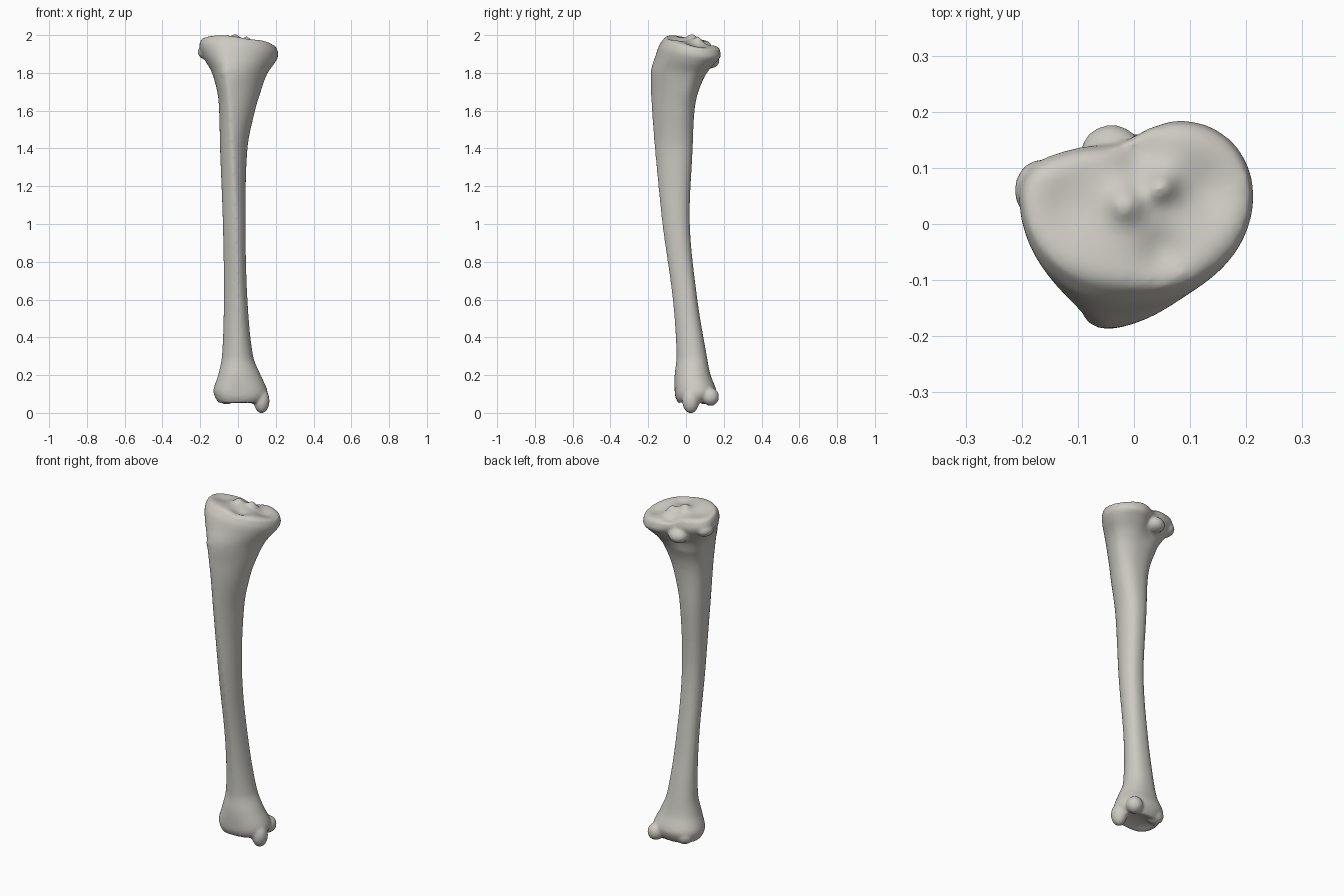
import bpy, bmesh
from math import cos, sin, pi, exp
from mathutils import Matrix, Vector

cube = bpy.data.objects.get("Cube")
if cube:
    bpy.data.objects.remove(cube, do_unlink=True)

bone = bpy.data.materials.new("pale_bone")
bone.use_nodes = True
colour = (0.61, 0.59, 0.54, 1)
bone.diffuse_color = colour
bone.node_tree.nodes["Principled BSDF"].inputs["Base Color"].default_value = colour

# height, right, left, front, back, front crest x, widest y, crest sharpness
SECTIONS = [
    (.05, -.10, .12, -.04, .13, -.02, .04, .7),
    (.08, -.12, .15, -.055, .15, -.02, .05, .7),
    (.12, -.13, .155, -.06, .16, -.02, .05, .75),
    (.20, -.105, .12, -.06, .13, -.01, .04, .9),
    (.30, -.085, .08, -.05, .11, 0, .04, 1),
    (.60, -.075, .05, -.07, .06, 0, .01, 1.2),
    (1.0, -.08, .04, -.125, .02, -.01, -.04, 1.3),
    (1.4, -.095, .05, -.165, .035, -.03, -.04, 1.3),
    (1.6, -.10, .09, -.18, .045, -.04, -.03, 1.2),
    (1.7, -.11, .12, -.185, .065, -.05, -.01, 1.2),
    (1.8, -.14, .155, -.185, .11, -.05, .02, 1.1),
    (1.87, -.185, .195, -.16, .155, -.04, .04, .95),
    (1.92, -.205, .213, -.14, .185, -.02, .05, .9),
    (1.96, -.195, .205, -.115, .18, 0, .05, .85),
]
SIDES, STEPS = 64, 8


def bump(x, y, cx, cy, w):
    return exp(-((x - cx) ** 2 + (y - cy) ** 2) / w ** 2)


def blend(i, t):
    """Smooth interpolation between section i and the next one."""
    a, b = SECTIONS[i], SECTIONS[i + 1]
    p, n = SECTIONS[max(i - 1, 0)], SECTIONS[min(i + 2, len(SECTIONS) - 1)]
    h = b[0] - a[0]
    out = [a[0] + h * t]
    for k in range(1, 8):
        ma = (b[k] - p[k]) / (b[0] - p[0]) * h
        mb = (n[k] - a[k]) / (n[0] - a[0]) * h
        out.append((2*t**3 - 3*t*t + 1) * a[k] + (t**3 - 2*t*t + t) * ma
                   + (3*t*t - 2*t**3) * b[k] + (t**3 - t*t) * mb)
    return out


def ring(section):
    z, x0, x1, y0, y1, crest, mid, sharp = section
    head = min(max((z - 1.75) / .17, 0), 1)
    points = []
    for j in range(SIDES):
        a = 2 * pi * j / SIDES
        c, s = cos(a), sin(a)
        back_x = (x0 + x1) / 2 + .06 * head
        axis, power = (crest, sharp) if s < 0 else (back_x, .85)
        x = axis + ((x1 if c > 0 else x0) - axis) * abs(c) ** power
        y = mid + (mid - y0 if s < 0 else y1 - mid) * s
        # notch between the two condyles
        if s > 0:
            y -= head * (.035 * bump(x, 0, -.03, 0, .06) + .02 * bump(x, 0, -.12, 0, .06))
        points.append(Vector((x, y, z - head * (.11 * x + .16 * (y - .03)))))
    return points


bm = bmesh.new()
loops = []


def add_loop(points):
    loops.append([bm.verts.new(p) for p in points])


# concave ankle surface
base = ring(SECTIONS[0])
hub = Vector((0, .045, .05))
for f in (.05, .35, .65, .85):
    add_loop([hub.lerp(p, f) + Vector((0, 0, .022 * (1 - f * f))) for p in base])

# shaft and flared ends
for i in range(len(SECTIONS) - 1):
    for t in range(STEPS):
        add_loop(ring(blend(i, t / STEPS)))
rim = ring(SECTIONS[-1])
add_loop(rim)

# knee plateau with two shallow dishes and the central spines
hub = Vector((.01, .04, 1.96))
for f in (.96, .9, .8, .7, .6, .5, .4, .3, .2, .1, .02):
    points = []
    for p in rim:
        q = hub.lerp(p, f)
        x, y = q.x, q.y
        q.z += .014 * min(1, (1 - f) * 8)
        q.z -= .02 * bump(x, y, .13, .06, .06) + .014 * bump(x, y, -.12, .03, .06)
        q.z += .035 * bump(x, y, .05, .065, .025) + .032 * bump(x, y, -.015, .035, .03)
        q.z -= .02 * bump(x, y, .05, -.05, .04) + .025 * bump(x, y, .01, .13, .04)
        points.append(q)
    add_loop(points)

for a, b in zip(loops, loops[1:]):
    for j in range(SIDES):
        k = (j + 1) % SIDES
        bm.faces.new((a[j], a[k], b[k], b[j]))
bm.faces.new(loops[0][::-1])
bm.faces.new(loops[-1])


def knob(centre, radii):
    place = Matrix.Translation(centre) @ Matrix.Diagonal((*radii, 1))
    bmesh.ops.create_uvsphere(bm, u_segments=32, v_segments=20, radius=1, matrix=place)


knob((.125, .025, .064), (.042, .045, .066))     # inner ankle tip
knob((.105, .13, .085), (.045, .045, .048))      # rear ankle lobe
knob((-.06, .10, .09), (.05, .045, .045))        # rear outer lip
knob((-.04, .125, 1.865), (.055, .052, .042))    # rear facet
knob((-.165, .06, 1.91), (.048, .055, .04))      # outer condyle edge
knob((-.05, -.145, 1.80), (.045, .042, .06))     # front tuberosity

bmesh.ops.recalc_face_normals(bm, faces=bm.faces)
mesh = bpy.data.meshes.new("shin_bone")
bm.to_mesh(mesh)
bm.free()
mesh.materials.append(bone)
obj = bpy.data.objects.new("shin_bone", mesh)
bpy.context.collection.objects.link(obj)

# fuse all volumes into one smooth surface
remesh = obj.modifiers.new("fuse", 'REMESH')
remesh.mode = 'VOXEL'
remesh.voxel_size = .008
remesh.use_smooth_shade = True
soften = obj.modifiers.new("soften", 'SMOOTH')
soften.factor = .5
soften.iterations = 5
for poly in mesh.polygons:
    poly.use_smooth = True
